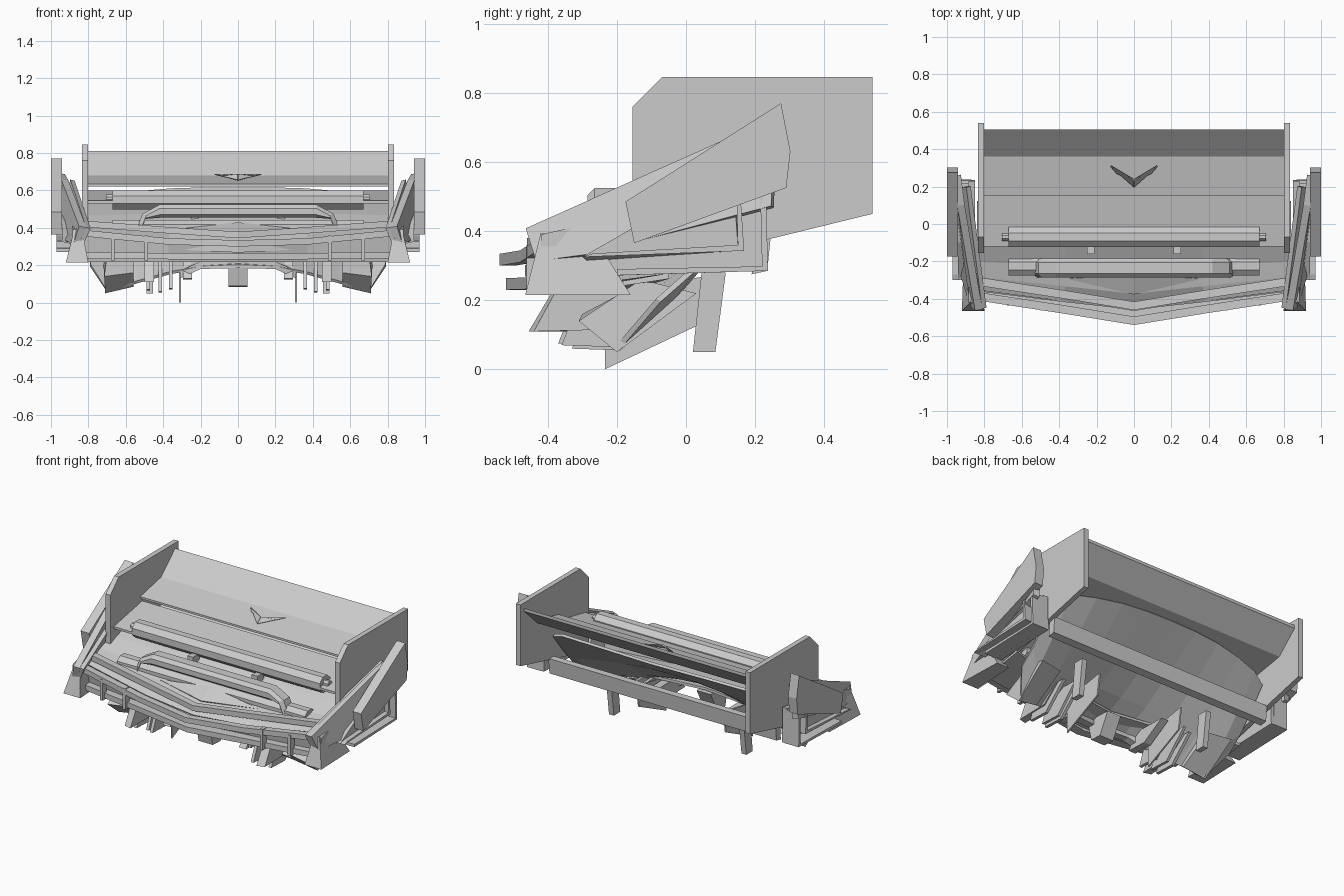
import bpy, bmesh, math


def make(name, verts, faces, mirror=False, thick=0):
    me = bpy.data.meshes.new(name)
    me.from_pydata(verts, [], faces)
    bm = bmesh.new()
    bm.from_mesh(me)
    bmesh.ops.recalc_face_normals(bm, faces=bm.faces)
    bm.to_mesh(me)
    bm.free()
    ob = bpy.data.objects.new(name, me)
    bpy.context.collection.objects.link(ob)
    if thick:
        s = ob.modifiers.new("thickness", 'SOLIDIFY')
        s.thickness = thick
        s.offset = 0
    if mirror:
        m = ob.modifiers.new("mirror", 'MIRROR')
        m.use_axis[0] = True
        m.use_clip = True
    return ob


def loft(name, rings, mirror=False):
    """Closed rings joined into a capped solid."""
    n = len(rings[0])
    verts = [p for r in rings for p in r]
    faces = [(k * n + i, k * n + (i + 1) % n, (k + 1) * n + (i + 1) % n, (k + 1) * n + i)
             for k in range(len(rings) - 1) for i in range(n)]
    faces += [tuple(range(n)), tuple(range((len(rings) - 1) * n, len(rings) * n))]
    return make(name, verts, faces, mirror)


def side_prism(name, prof, x0, x1, mirror=True):
    """(y, z) profile extruded along x."""
    return loft(name, [[(x, y, z) for y, z in prof] for x in (x0, x1)], mirror)


def box(name, x, y, z, mirror=False):
    return side_prism(name, [(y[0], z[0]), (y[1], z[0]), (y[1], z[1]), (y[0], z[1])], *x, mirror)


def sheet(name, rows, thick, mirror=True):
    n = len(rows[0])
    verts = [p for r in rows for p in r]
    faces = [(k * n + i, k * n + i + 1, (k + 1) * n + i + 1, (k + 1) * n + i)
             for k in range(len(rows) - 1) for i in range(n - 1)]
    return make(name, verts, faces, mirror, thick)


def vee_bar(name, path, dy, dz):
    """Bar of rectangular section following half a plan path, mirrored."""
    full = [(-x, y, z) for x, y, z in path[:0:-1]] + path
    return loft(name, [[(x, y, z), (x, y + dy, z), (x, y + dy, z + dz), (x, y, z + dz)]
                       for x, y, z in full])


def tube(name, x, y, z, ry, rz, n=8):
    prof = [(y + ry * math.cos(math.tau * (i + .5) / n), z + rz * math.sin(math.tau * (i + .5) / n))
            for i in range(n)]
    return side_prism(name, prof, -x, x, False)


# Upper wing, its lower element, rear cross beam, end plates
side_prism("wing", [(.15, .635), (.36, .68), (.505, .81), (.505, .79), (.365, .66), (.15, .622)],
           -.81, .81, False)
side_prism("lower_wing", [(-.12, .545), (.17, .60), (.17, .585), (-.12, .53)], -.81, .81, False)
side_prism("rear_beam", [(.19, .275), (.235, .285), (.245, .385), (.20, .385)], -.81, .81, False)
side_prism("end_plate", [(-.155, .76), (-.07, .845), (.54, .845), (.54, .45), (-.155, .28)], .802, .835)

# Chevron on the wing
make("wing_chevron", [(0, .2, .655), (.125, .31, .685), (.09, .27, .678), (0, .235, .685)],
     [(0, 1, 2, 3)], True, .008)

# Faceted underbody fan sweeping from the low nose up to the back edge
fan = []
for x, yf, zf, yb, zb in [(0, -.36, .20, .35, .61), (.18, -.34, .19, .345, .61),
                          (.36, -.30, .16, .33, .605), (.54, -.25, .11, .30, .59),
                          (.70, -.2, .06, .26, .57), (.79, -.08, .20, .22, .53)]:
    fan.append([(x, yf + (yb - yf) * t, zf + (zb - zf) * t ** 1.2) for t in (0, .33, .66, 1)])
sheet("underbody", fan, .016)

# Nose deck between the side arms, in shallow V steps
sheet("nose_deck", [[(0, -.45, .31), (0, -.37, .365), (0, -.24, .40), (0, -.1, .47), (0, .12, .57)],
                    [(.37, -.41, .325), (.37, -.33, .37), (.37, -.22, .40), (.37, -.1, .47), (.37, .12, .57)],
                    [(.84, -.35, .38), (.84, -.28, .40), (.84, -.2, .42), (.84, -.1, .46), (.84, .12, .53)]],
      .016)
sheet("nose_face", [[(0, -.45, .31), (0, -.42, .225), (0, -.2, .235)],
                    [(.37, -.41, .325), (.37, -.39, .225), (.37, -.15, .24)],
                    [(.85, -.35, .38), (.85, -.33, .225), (.85, -.05, .27)]], .016)
make("nose_wedge", [(0, -.375, .375), (.36, -.29, .385), (0, -.27, .425)], [(0, 1, 2)], True, .01)

# Stacked V bumper bars
for name, dy, d, z0, z1, z2 in [("bumper_bar_top", 0, .045, .30, .31, .355),
                                ("bumper_bar_bottom", .02, .06, .23, .232, .235),
                                ("bumper_bar_inner", .08, .045, .345, .37, .405),
                                ("bumper_bar_middle", .075, .045, .268, .285, .31)]:
    vee_bar(name, [(0, -.54 + dy, z0), (.37, -.48 + dy, z1), (.83, -.41 + dy, z2)], d, .034)
for x, y in [(.49, -.462), (.67, -.437)]:
    box("bumper_upright", (x - .01, x + .01), (y, y + .04), (.225, .36), True)

# Cross tubes and the guard hoop
tube("rear_tube", .67, -.07, .55, .058, .055)
tube("rear_tube_pin", .705, -.07, .555, .022, .025)
tube("front_tube", .67, -.225, .40, .055, .045)
hoop = [(.51, .375), (.475, .46), (.42, .488)]
path = [(-x, z) for x, z in hoop] + [(x, z) for x, z in reversed(hoop)]
loft("guard_hoop", [[(x, -.235 + a, z + b) if abs(x) < .45 else
                     (x + math.copysign(b, x), -.235 + a, z + b * .4)
                     for a, b in ((-.05, -.018), (-.03, -.034), (.03, -.034), (.05, -.018),
                                  (.05, .015), (.03, .036), (-.03, .036), (-.05, .015))]
                    for x, z in path])
box("tube_bracket", (.21, .25), (-.16, -.09), (.43, .52), True)

# Leaning side arm
make("side_arm", [(.83, -.46, .405), (.925, .1, .655), (.945, .26, .69), (.955, .25, .47),
                  (.905, -.28, .33), (.86, -.43, .31)], [(0, 1, 2, 3, 4, 5)], True, .04)
make("arm_inner_rail", [(.80, -.45, .40), (.885, .2, .655), (.905, .2, .57), (.84, -.43, .31)],
     [(0, 1, 2, 3)], True, .025)

# Outer slanted fin
side_prism("outer_fin", [(-.175, .485), (.275, .77), (.302, .63), (.29, .525), (-.15, .365)], .94, 1.0)

# Nested L-shaped side skirts, flaring outwards to a thin lip
loft("skirt_inner", [[(.87, -.28, .31), (.87, .165, .34), (.87, .155, .50), (.87, -.1, .42)],
                     [(.94, -.3, .325), (.94, .15, .36), (.94, .14, .50), (.94, -.1, .44)]], True)
for name, prof in [("skirt_lip", [(-.3, .325), (.168, .343), (.158, .50), (.146, .50), (.15, .36), (-.27, .335)]),
                   ("skirt_outer", [(-.2, .272), (.237, .285), (.232, .50), (.215, .50), (.22, .298), (-.2, .29)])]:
    side_prism(name, prof, .87, .97)
side_prism("skirt_panel", [(-.42, .22), (-.42, .39), (-.2, .44), (.23, .51), (.235, .285), (-.19, .272),
                           (-.22, .22)], .85, .885)

# Tapered front foot
loft("front_foot", [[(.80, -.465, .215), (.92, -.465, .215), (.91, -.16, .215), (.82, -.16, .215)],
                    [(.835, -.42, .395), (.875, -.42, .395), (.885, -.25, .36), (.84, -.25, .36)]], True)

# Underside: splitter lips, wedges, posts and fins
loft("splitter_lip", [[(.45, -.39, .22), (.45, -.455, .11), (.45, -.25, .11), (.45, -.1, .22)],
                      [(.50, -.38, .22), (.50, -.44, .11), (.50, -.22, .115), (.50, -.1, .22)]], True)
loft("outer_wedge", [[(.56, -.3, .16), (.56, -.22, .085), (.56, .0, .22), (.56, -.13, .25)],
                     [(.715, -.31, .14), (.71, -.2, .05), (.72, .03, .22), (.70, -.13, .26)]], True)
side_prism("rear_post", [(.02, .05), (.085, .05), (.115, .28), (.045, .28)], .455, .49)
side_prism("keel_fin", [(-.235, 0), (.04, .13), (.06, .27), (-.235, .22)], .305, .315)
for x, w, y, z in [(.36, .02, -.37, .075), (.415, .018, -.33, .06), (.27, .05, -.34, .13),
                   (.48, .02, -.36, .07)]:
    side_prism("under_fin", [(y, z), (y + .14, z - .005), (y + .3, .22), (y + .06, .225)],
               x - w / 2, x + w / 2)
side_prism("centre_block", [(-.33, .09), (-.25, .085), (-.18, .22), (-.36, .225)], -.05, .05, False)
vee_bar("nose_lip", [(0, -.36, .185), (.2, -.34, .18), (.31, -.31, .13)], .05, .04)
